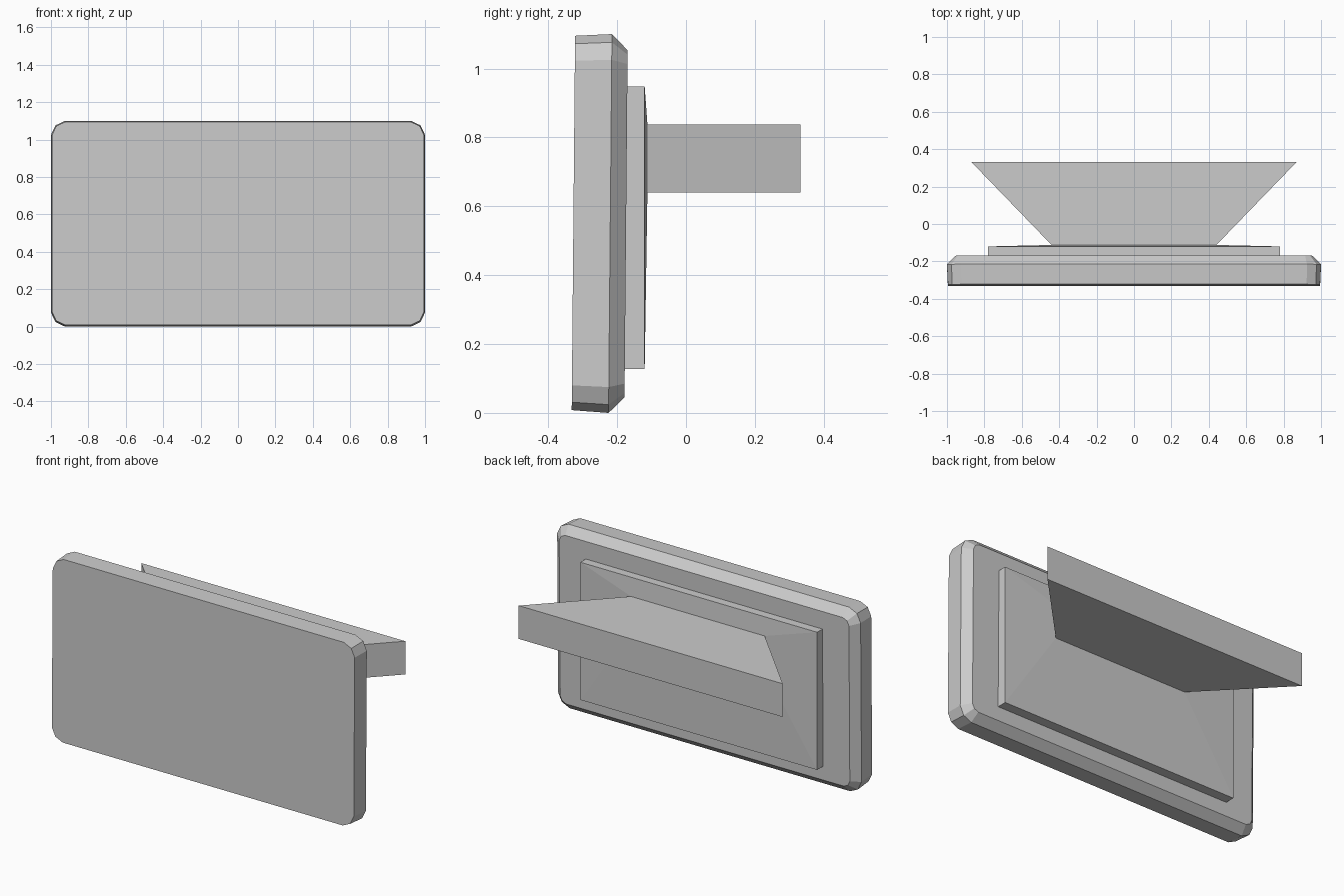
import bpy, bmesh

if "Cube" in bpy.data.objects:
    bpy.data.objects.remove(bpy.data.objects["Cube"])


def outline(hx, z0, z1, r=0.0):
    """Rectangle in x/z; r > 0 gives corners rounded by two facets."""
    offs = [(0, r), (0.32 * r, 0.32 * r), (r, 0)] if r else [(0, 0)]
    pts = []
    for sx, top, flip in ((-1, 0, 0), (1, 0, 1), (1, 1, 0), (-1, 1, 1)):
        for dx, dz in (offs[::-1] if flip else offs):
            pts.append((sx * (hx - dx), z1 - dz if top else z0 + dz))
    return pts


def loft(name, sections, lean=0.0):
    """Skin a closed solid through (y, outline) sections; lean tilts y with height."""
    bm = bmesh.new()
    rings = [[bm.verts.new((x, y + lean * (z - 0.55), z)) for x, z in pts]
             for y, pts in sections]
    for a, b in zip(rings, rings[1:]):
        n = len(a)
        for i in range(n):
            j = (i + 1) % n
            bm.faces.new((a[i], a[j], b[j], b[i]))
    bm.faces.new(rings[0])
    bm.faces.new(rings[-1])
    bmesh.ops.recalc_face_normals(bm, faces=bm.faces)
    mesh = bpy.data.meshes.new(name)
    bm.to_mesh(mesh)
    bm.free()
    obj = bpy.data.objects.new(name, mesh)
    bpy.context.collection.objects.link(obj)
    return obj


# Front panel with rounded corners and a bevelled rear rim
loft("front_panel", [
    (-0.327, outline(0.995, 0.008, 1.095, 0.072)),
    (-0.220, outline(1.0, 0.0, 1.1, 0.075)),
    (-0.174, outline(0.955, 0.045, 1.053, 0.04)),
], lean=0.009)

# Raised plate on the back, rising slightly toward the bracket
loft("back_plate", [
    (-0.185, outline(0.78, 0.128, 0.948)),
    (-0.120, outline(0.78, 0.128, 0.948)),
    (-0.112, outline(0.44, 0.64, 0.838)),
])

# Flared mounting bracket
loft("mount_bracket", [
    (-0.118, outline(0.435, 0.64, 0.838)),
    (0.332, outline(0.87, 0.64, 0.838)),
])
